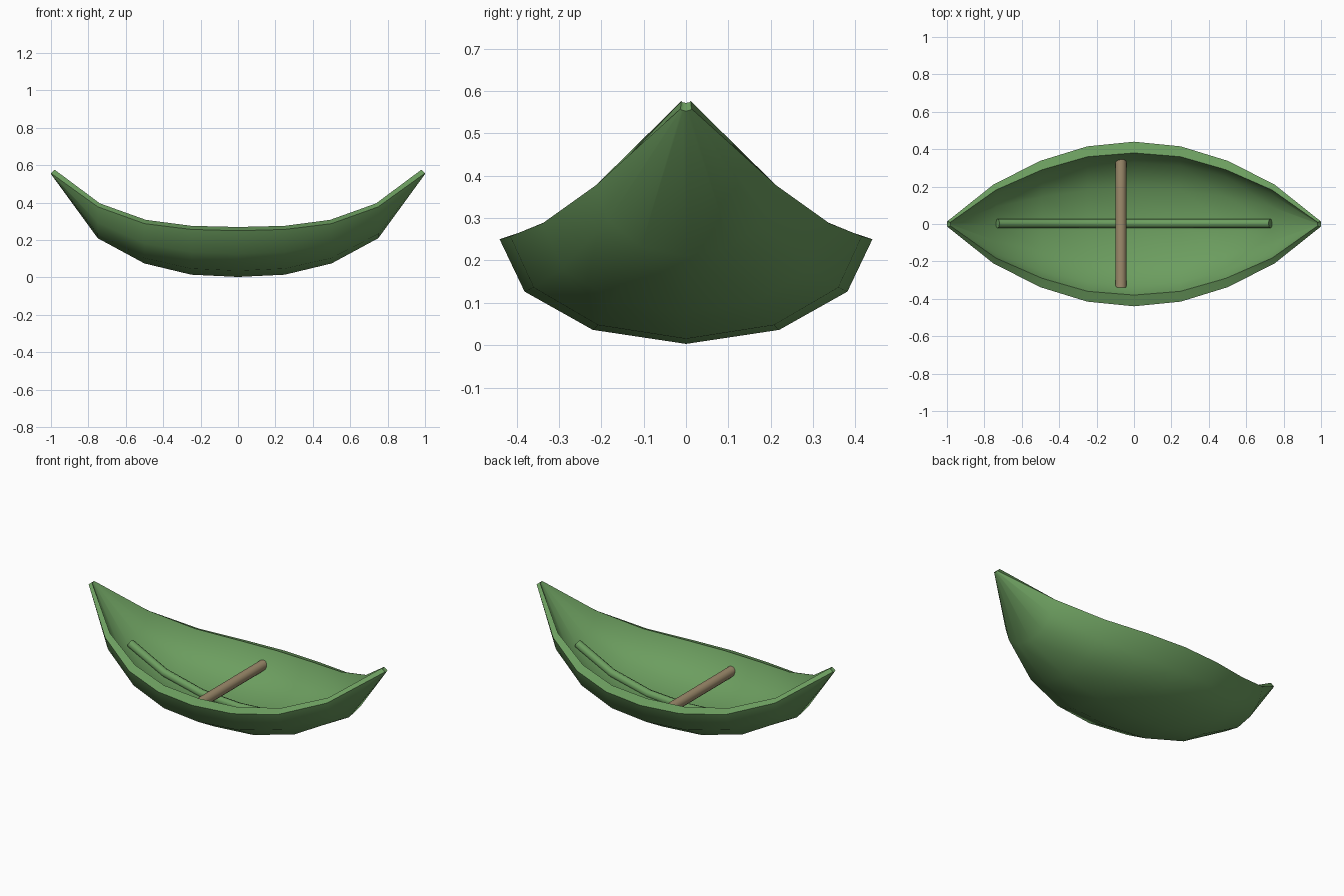
import bpy, bmesh, math
from mathutils import Vector

if "Cube" in bpy.data.objects:
    bpy.data.objects.remove(bpy.data.objects["Cube"])


def material(name, rgb):
    m = bpy.data.materials.new(name)
    m.diffuse_color = (*rgb, 1)
    m.use_nodes = True
    m.node_tree.nodes["Principled BSDF"].inputs["Base Color"].default_value = m.diffuse_color
    return m


def finish(bm, name, mat, angle):
    bmesh.ops.recalc_face_normals(bm, faces=bm.faces)
    me = bpy.data.meshes.new(name)
    bm.to_mesh(me)
    bm.free()
    ob = bpy.data.objects.new(name, me)
    bpy.context.collection.objects.link(ob)
    me.materials.append(mat)
    bpy.context.view_layer.objects.active = ob
    ob.select_set(True)
    bpy.ops.object.shade_smooth_by_angle(angle=math.radians(angle))
    ob.select_set(False)
    return ob


def mirrored(stations):
    """Half list from centre to tip -> full list from end to end."""
    return [(-s[0], *s[1:]) for s in reversed(stations[1:])] + stations


def skin(bm, stations, steps=6):
    """Half-ellipse cross sections: x, half width, rim height, keel height."""
    rows = []
    for x, w, rim, keel in mirrored(stations):
        row = []
        for i in range(steps + 1):
            a = math.pi * i / steps
            row.append(bm.verts.new((x, w * math.cos(a), rim - (rim - keel) * math.sin(a))))
        rows.append(row)
    for r, s in zip(rows, rows[1:]):
        for i in range(steps):
            bm.faces.new((r[i], r[i + 1], s[i + 1], s[i]))
    # closed border loop: one rim, end section, other rim, end section
    return ([r[0] for r in rows] + rows[-1][1:-1]
            + [r[-1] for r in reversed(rows)] + rows[0][-2:0:-1])


def tube(name, points, radius, sides, mat):
    """Round rod swept along a path lying in a vertical plane."""
    bm = bmesh.new()
    pts = [Vector(p) for p in points]
    rings = []
    for i, p in enumerate(pts):
        t = (pts[min(i + 1, len(pts) - 1)] - pts[max(i - 1, 0)]).normalized()
        side = t.cross(Vector((0, 0, 1))).normalized()
        up = side.cross(t)
        rings.append([bm.verts.new(p + radius * (math.cos(a) * side + math.sin(a) * up))
                      for a in (2 * math.pi * k / sides for k in range(sides))])
    for r, s in zip(rings, rings[1:]):
        for k in range(sides):
            n = (k + 1) % sides
            bm.faces.new((r[k], r[n], s[n], s[k]))
    bm.faces.new(rings[0])
    bm.faces.new(rings[-1])
    return finish(bm, name, mat, 50)


green = material("leaf green", (0.15, 0.34, 0.115))
wood = material("light wood", (0.34, 0.26, 0.15))

# Hull: outer and inner skins joined along the border
outer = [(0, .44, .25, .003), (.25, .415, .257, .015), (.5, .338, .288, .075),
         (.75, .212, .378, .21), (1, .013, .558, .553)]
inner = [(0, .38, .27, .06), (.248, .36, .276, .075), (.492, .29, .308, .13),
         (.738, .182, .396, .25), (.98, .011, .576, .572)]
bm = bmesh.new()
a, b = skin(bm, outer), skin(bm, inner)
for i in range(len(a)):
    j = (i + 1) % len(a)
    bm.faces.new((a[i], a[j], b[j], b[i]))
finish(bm, "hull", green, 50)

# Rib running along the inside of the keel
rib = [(0, .003, .073), (.25, .003, .088), (.5, .003, .148), (.73, .003, .265)]
tube("keel_rib", mirrored(rib), .025, 8, green)

# Cross bar used as a seat
tube("cross_bar", [(-.07, -.34, .18), (-.07, .345, .18)], .03, 12, wood)
